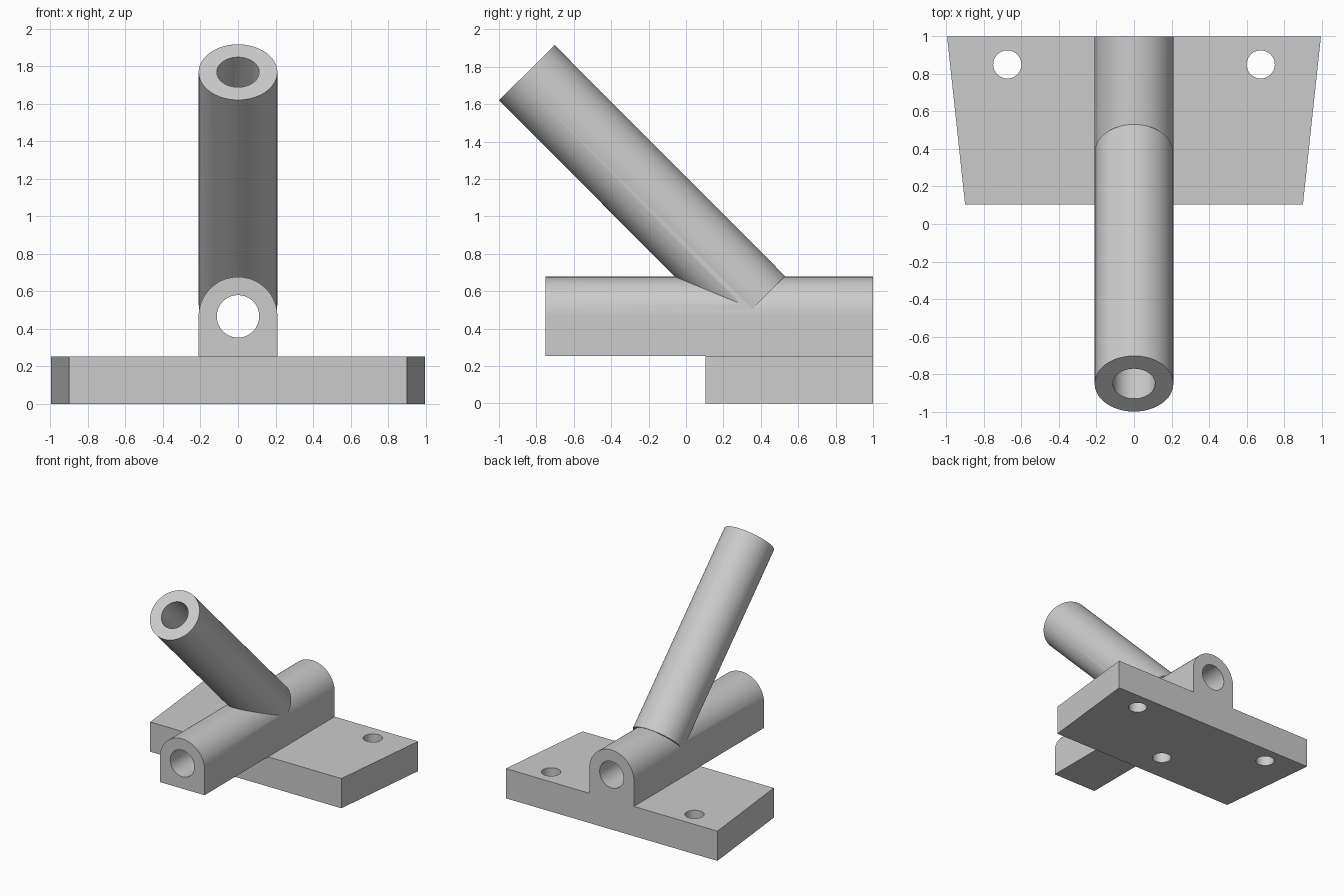
import bpy, bmesh, math
from mathutils import Vector

cube = bpy.data.objects.get("Cube")
if cube:
    bpy.data.objects.remove(cube, do_unlink=True)

# Shared metal colour
metal = bpy.data.materials.new("grey_metal")
metal.use_nodes = True
GREY = (0.6, 0.6, 0.6, 1)
metal.diffuse_color = GREY
metal.node_tree.nodes["Principled BSDF"].inputs["Base Color"].default_value = GREY

HALF_W = 0.21      # outer radius of both tubes
BORE = 0.113       # radius of both bores
AXIS_Z = 0.467     # height of the horizontal bore
TOP = Vector((0, -0.851, 1.768))    # open end of the slanted tube
FOOT = Vector((0, 0.382, 0.532))    # buried end of the slanted tube


def prism(name, outline, offset):
    """Extrude a closed planar outline along an offset."""
    bm = bmesh.new()
    face = bm.faces.new([bm.verts.new(p) for p in outline])
    ext = bmesh.ops.extrude_face_region(bm, geom=[face])
    moved = [g for g in ext["geom"] if isinstance(g, bmesh.types.BMVert)]
    bmesh.ops.translate(bm, verts=moved, vec=offset)
    bmesh.ops.recalc_face_normals(bm, faces=bm.faces)
    mesh = bpy.data.meshes.new(name)
    bm.to_mesh(mesh)
    bm.free()
    obj = bpy.data.objects.new(name, mesh)
    mesh.materials.append(metal)
    bpy.context.collection.objects.link(obj)
    return obj


def rod(name, start, end, radius, sides=96):
    """Cylinder between two points."""
    start, end = Vector(start), Vector(end)
    axis = (end - start).normalized()
    u = axis.orthogonal().normalized()
    v = axis.cross(u)
    ring = []
    for i in range(sides):
        a = 2 * math.pi * i / sides
        ring.append(start + radius * (u * math.cos(a) + v * math.sin(a)))
    return prism(name, ring, end - start)


def combine(target, tool, operation):
    """Apply a boolean and discard the tool object."""
    tool.hide_render = True
    mod = target.modifiers.new(operation, "BOOLEAN")
    mod.operation = operation
    mod.solver = "EXACT"
    mod.object = tool
    bpy.ops.object.select_all(action="DESELECT")
    bpy.context.view_layer.objects.active = target
    target.select_set(True)
    bpy.ops.object.modifier_apply(modifier=mod.name)
    bpy.data.objects.remove(tool, do_unlink=True)


# Tapered mounting plate
bracket = prism("tube_bracket", [(-0.9, 0.105, 0), (0.9, 0.105, 0),
                                 (0.996, 1, 0), (-0.996, 1, 0)], (0, 0, 0.253))

# Round-topped horizontal block
arch = [(-HALF_W, -0.75, 0.253), (HALF_W, -0.75, 0.253)]
for i in range(49):
    a = math.pi * i / 48
    arch.append((HALF_W * math.cos(a), -0.75, AXIS_Z + HALF_W * math.sin(a)))
combine(bracket, prism("block", arch, (0, 1.75, 0)), "UNION")

# Slanted tube
combine(bracket, rod("slanted_tube", TOP, FOOT, HALF_W - 0.0005), "UNION")

# Horizontal and slanted bores
combine(bracket, rod("long_bore", (0, -1.1, AXIS_Z), (0, 1.1, AXIS_Z), BORE), "DIFFERENCE")
out = (TOP - FOOT).normalized() * 0.1
combine(bracket, rod("slanted_bore", TOP + out, FOOT, BORE), "DIFFERENCE")

# Three bolt holes in the plate, the middle one closed by the block
for x, y, top in ((-0.675, 0.85, 0.4), (0.675, 0.85, 0.4), (0, 0.35, 0.253)):
    combine(bracket, rod("bolt_hole", (x, y, -0.1), (x, y, top), 0.075, 48), "DIFFERENCE")

bpy.ops.object.shade_smooth_by_angle(angle=math.radians(30))
